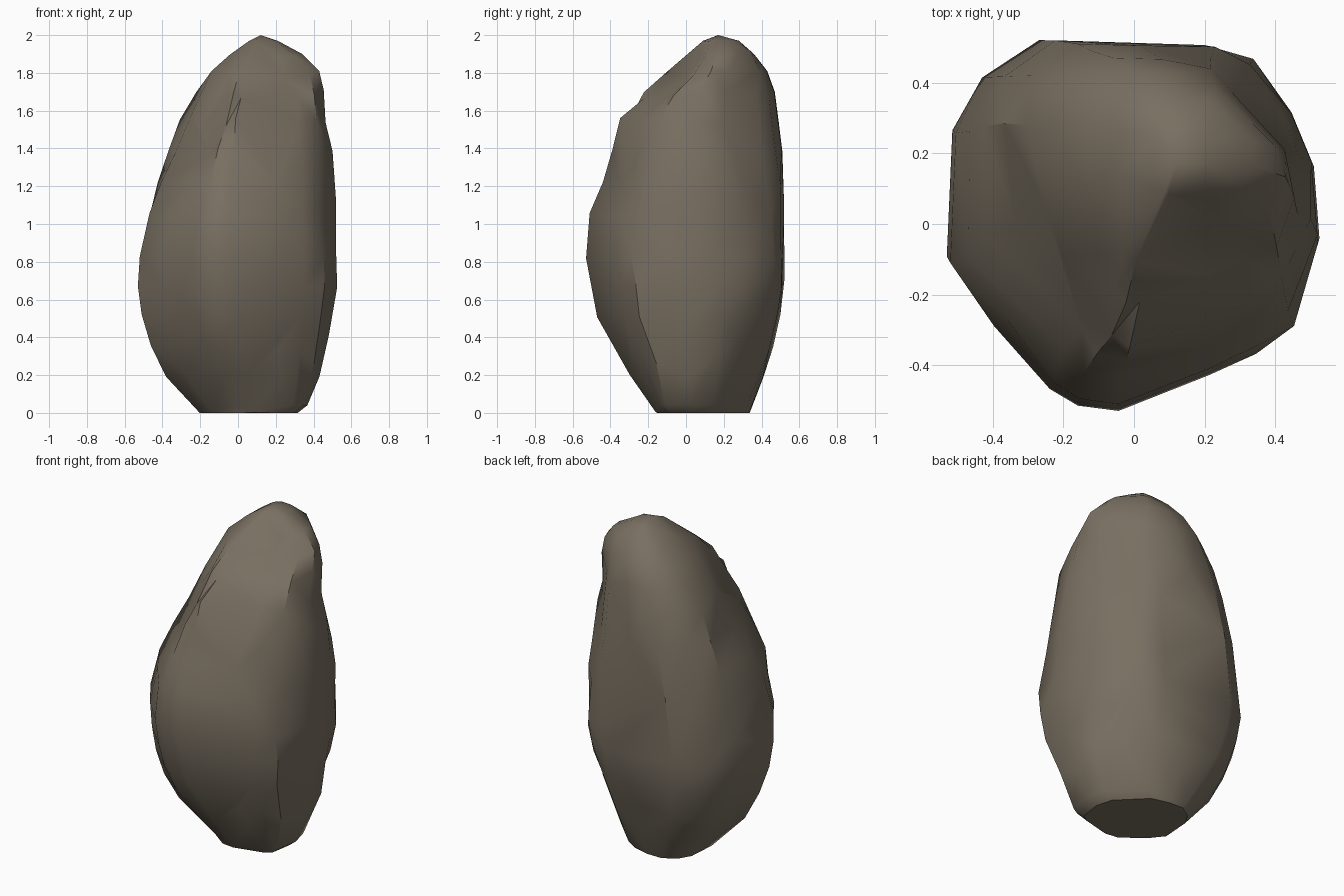
import bpy, bmesh, random
from mathutils import Vector

random.seed(4)
if "Cube" in bpy.data.objects:
    bpy.data.objects.remove(bpy.data.objects["Cube"])

# Plan of the boulder, in units of its half width
plan = [(-1, -.2), (-.97, .5), (-.8, .8), (-.5, 1), (-.1, .99), (.4, .97), (.65, .9),
        (.85, .6), (.97, .3), (1, -.1), (.89, -.54), (.72, -.69), (.5, -.81), (.08, -1),
        (-.15, -.97), (-.33, -.88), (-.72, -.54)]

# Height, x and y limits, back left (x + y) and front left (x - y) corner limits
levels = [(0, -.2, .31, -.16, .34, .44, .45), (.04, -.23, .36, -.18, .35, .49, .5),
          (.2, -.36, .43, -.29, .41, .57, .6), (.35, -.45, .47, -.38, .46, .64, .67),
          (.52, -.51, .5, -.47, .5, .72, .72), (.67, -.53, .525, -.5, .52, .78, .75),
          (.82, -.52, .52, -.53, .52, .81, .78), (1.05, -.48, .52, -.51, .52, .78, .69),
          (1.22, -.44, .515, -.44, .515, .73, .64), (1.4, -.38, .51, -.39, .51, .69, .6),
          (1.55, -.32, .48, -.35, .49, .67, .57), (1.7, -.23, .46, -.25, .47, .65, .54),
          (1.81, -.14, .43, -.11, .43, .62, .46), (1.9, -.04, .34, 0, .36, .57, .36),
          (1.97, .06, .21, .08, .28, .45, .13)]

# Broad chipped faces: point and outward direction
chips = [((-.02, -.31, 1.6), (-.77, -.46, .44)),
         ((.23, -.265, 1.545), (.25, -.7, .66))]

# Gentle hollows and swells: centre, radius, push
dents = [((.45, .2, 1.5), .27, (-.05, 0, 0)),
         ((.23, .02, 1.74), .24, (0, .04, -.03)),
         ((-.3, -.2, .2), .35, (-.05, -.04, 0)),
         ((.33, -.08, .05), .22, (.02, -.06, 0))]


def ring_point(u, v, level):
    z, x0, x1, y0, y1, back_corner, front_corner = level
    # Lean the front ridge sideways as it climbs
    if v < 0:
        u += .2 * z * v * (1 - u * u)
    x = (x0 + x1 + u * (x1 - x0)) / 2
    y = (y0 + y1 + v * (y1 - y0)) / 2
    # Trim the two diagonal corners
    over = max(0, x + y - back_corner) / 2
    x, y = x - over, y - over
    over = max(0, x - y - front_corner) / 2
    return Vector((x - over, y + over, z))


def weather(p):
    # Press the point onto the chipped faces, then apply the dents
    for point, direction in chips:
        normal = Vector(direction).normalized()
        p = p - normal * max(0, (p - Vector(point)).dot(normal))
    for centre, radius, push in dents:
        p = p + Vector(push) * max(0, 1 - (p - Vector(centre)).length / radius)
    if .1 < p.z < 1.7:
        p.z += random.uniform(-.015, .015)
    return p


bm = bmesh.new()
rings = [[bm.verts.new(weather(ring_point(u, v, level))) for u, v in plan]
         for level in levels]

# Skin the levels, flat base, peaked summit
n = len(plan)
for low, high in zip(rings, rings[1:]):
    for i in range(n):
        j = (i + 1) % n
        bm.faces.new((low[i], low[j], high[j], high[i]))
bm.faces.new(rings[0])
peak = bm.verts.new((.12, .17, 2))
for i in range(n):
    bm.faces.new((rings[-1][i], rings[-1][(i + 1) % n], peak))
bmesh.ops.remove_doubles(bm, verts=bm.verts[:], dist=.02)
bmesh.ops.triangulate(bm, faces=bm.faces[:])
bmesh.ops.recalc_face_normals(bm, faces=bm.faces[:])
mesh = bpy.data.meshes.new("boulder")
bm.to_mesh(mesh)
bm.free()

boulder = bpy.data.objects.new("boulder", mesh)
bpy.context.collection.objects.link(boulder)

# Brown grey stone
stone = bpy.data.materials.new("brown_grey_stone")
stone.use_nodes = True
colour = (.19, .16, .12, 1)
stone.diffuse_color = colour
stone.node_tree.nodes["Principled BSDF"].inputs["Base Color"].default_value = colour
mesh.materials.append(stone)

# Merge into broad chiselled facets
bpy.ops.object.select_all(action="DESELECT")
boulder.select_set(True)
bpy.context.view_layer.objects.active = boulder
facets = boulder.modifiers.new("facets", "DECIMATE")
facets.ratio = .7
bpy.ops.object.modifier_apply(modifier="facets")
bpy.ops.object.shade_smooth_by_angle(angle=.6)
